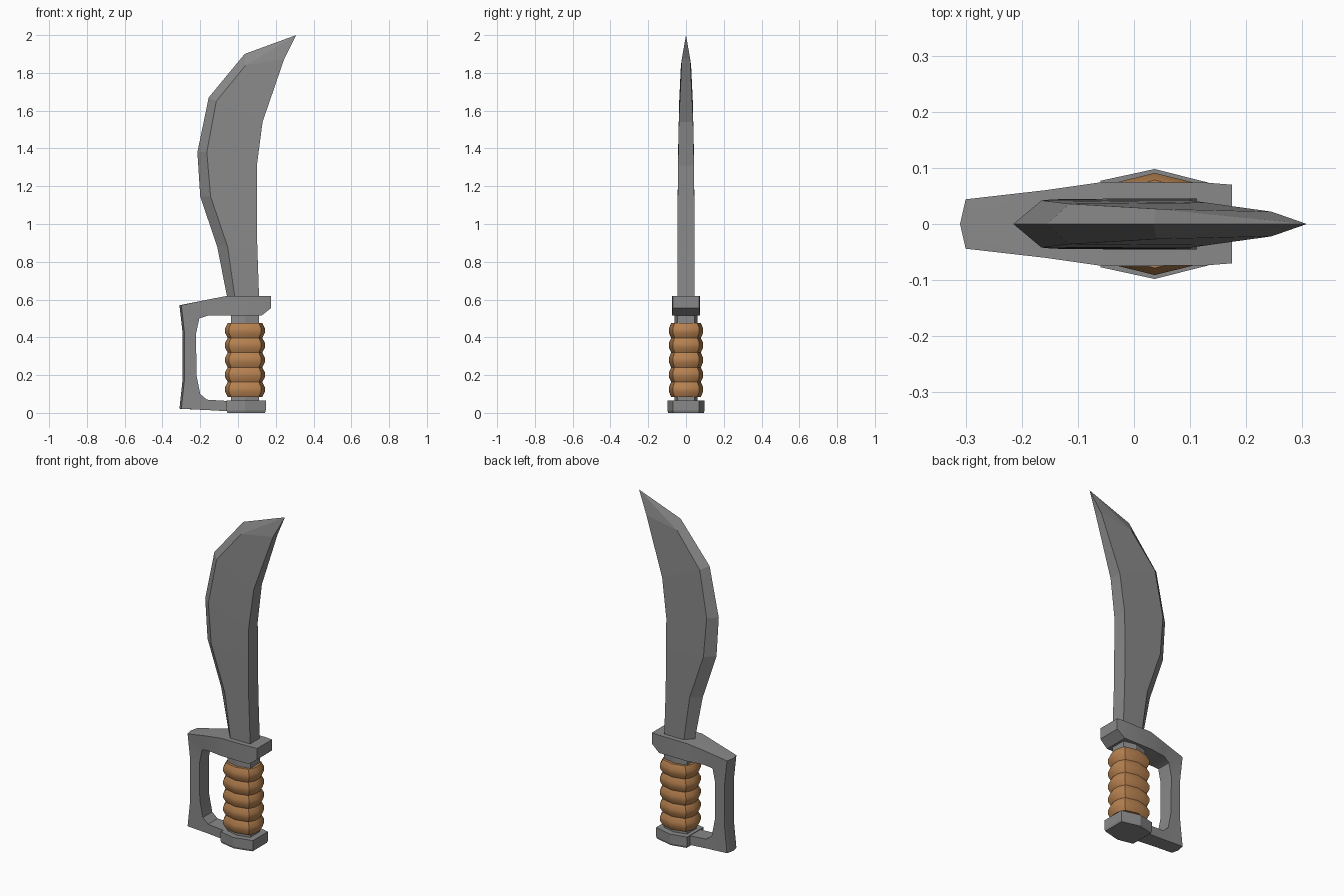
import bpy, bmesh, math

cube = bpy.data.objects.get("Cube")
if cube:
    bpy.data.objects.remove(cube, do_unlink=True)


def material(name, rgb):
    m = bpy.data.materials.new(name)
    m.use_nodes = True
    m.diffuse_color = (*rgb, 1)
    m.node_tree.nodes["Principled BSDF"].inputs["Base Color"].default_value = (*rgb, 1)
    return m


steel = material("grey steel", (0.25, 0.25, 0.25))
leather = material("brown leather", (0.47, 0.22, 0.08))


def loft(name, rings, mat, tip=None, smooth=False):
    """Skin a list of equal point rings, closing the ends with caps or a tip."""
    bm = bmesh.new()
    loops = [[bm.verts.new(p) for p in ring] for ring in rings]
    n = len(loops[0])
    for a, b in zip(loops, loops[1:]):
        for i in range(n):
            j = (i + 1) % n
            bm.faces.new((a[i], a[j], b[j], b[i]))
    bm.faces.new(loops[0])
    if tip:
        t = bm.verts.new(tip)
        for i in range(n):
            bm.faces.new((loops[-1][i], loops[-1][(i + 1) % n], t))
    else:
        bm.faces.new(loops[-1])
    bmesh.ops.recalc_face_normals(bm, faces=bm.faces)
    me = bpy.data.meshes.new(name)
    bm.to_mesh(me)
    bm.free()
    me.materials.append(mat)
    ob = bpy.data.objects.new(name, me)
    bpy.context.collection.objects.link(ob)
    if smooth:
        bpy.ops.object.select_all(action='DESELECT')
        ob.select_set(True)
        bpy.context.view_layer.objects.active = ob
        bpy.ops.object.shade_smooth_by_angle(angle=math.radians(32))
    return ob


def prism(name, outline, levels, mat, smooth=False):
    """Stack a mirrored half outline at (z, scale) levels around the grip axis."""
    full = outline + [(x, -y) for x, y in reversed(outline)]
    rings = [[(AXIS + x * s, y * s, z) for x, y in full] for z, s in levels]
    return loft(name, rings, mat, smooth=smooth)


AXIS = 0.037

# Blade: cutting edge, bevel line and spine, with half thickness at bevel and spine
blade = [
    ((-0.055, 0.60), (-0.015, 0.60), (0.112, 0.60), 0.045, 0.045),
    ((-0.11, 0.88), (-0.055, 0.88), (0.102, 0.88), 0.045, 0.045),
    ((-0.20, 1.145), (-0.145, 1.145), (0.10, 1.12), 0.044, 0.044),
    ((-0.215, 1.38), (-0.165, 1.38), (0.10, 1.31), 0.042, 0.042),
    ((-0.155, 1.67), (-0.115, 1.65), (0.13, 1.54), 0.036, 0.038),
    ((0.035, 1.90), (0.04, 1.84), (0.245, 1.875), 0.027, 0.022),
]
rings = [[(e[0], 0, e[1]), (b[0], tb, b[1]), (s[0], ts, s[1]),
          (s[0], -ts, s[1]), (b[0], -tb, b[1])] for e, b, s, tb, ts in blade]
loft("blade", rings, steel, tip=(0.308, 0, 2.0))

# Cross guard and knuckle bow: outer point, inner point, half width, ridge height
bow = [
    ((0.175, 0.62), (0.175, 0.555), 0.07, 0),
    ((0.125, 0.62), (0.125, 0.515), 0.074, 0),
    ((-0.055, 0.62), (-0.055, 0.515), 0.075, 0),
    ((-0.16, 0.60), (-0.16, 0.515), 0.06, 0),
    ((-0.31, 0.57), (-0.205, 0.50), 0.044, 0.01),
    ((-0.293, 0.42), (-0.222, 0.42), 0.044, 0.01),
    ((-0.293, 0.18), (-0.22, 0.20), 0.044, 0.01),
    ((-0.31, 0.022), (-0.20, 0.10), 0.044, 0.01),
    ((-0.165, 0.015), (-0.165, 0.07), 0.045, 0),
    ((-0.04, 0.008), (-0.04, 0.062), 0.05, 0),
]
rings = [[(o[0], 0, o[1]), (o[0] + r, w, o[1]), (i[0], w, i[1]),
          (i[0], -w, i[1]), (o[0] + r, -w, o[1])] for o, i, w, r in bow]
loft("guard_and_knuckle_bow", rings, steel, smooth=True)

# Pommel
prism("pommel", [(-0.097, 0.077), (0, 0.098), (0.11, 0.07)],
      [(0, 0.96), (0.012, 1), (0.066, 1)], steel)

# Collars at both ends of the grip
collar = [(-0.075, 0.045), (0, 0.062), (0.075, 0.045)]
for name, low, high in (("lower_collar", 0.06, 0.10), ("upper_collar", 0.46, 0.52)):
    prism(name, collar, [(low, 1), (high, 1)], steel)

# Grip: five wrapped bulges
bands, bottom, top = 5, 0.085, 0.475
step = (top - bottom) / bands
levels = [(bottom, 0.86)]
for k in range(bands):
    for f, s in ((0.35, 1), (0.65, 1), (1, 0.86)):
        levels.append((bottom + (k + f) * step, s))
grip = [(-0.106, 0.025), (-0.085, 0.07), (0, 0.091), (0.085, 0.07), (0.106, 0.025)]
prism("grip", grip, levels, leather, smooth=True)
